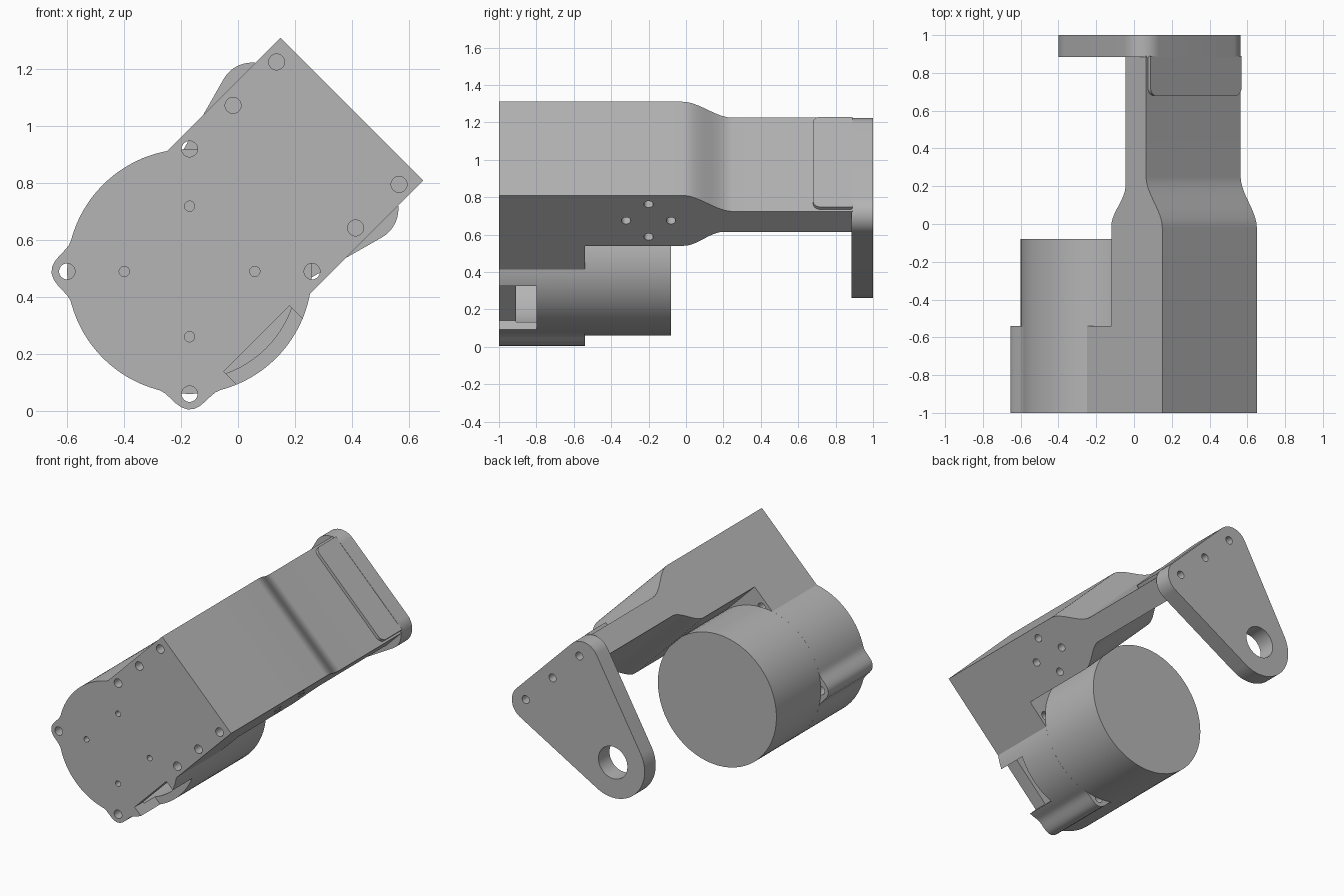
import bpy, bmesh, math
from mathutils import Vector

if "Cube" in bpy.data.objects:
    bpy.data.objects.remove(bpy.data.objects["Cube"], do_unlink=True)

grey = bpy.data.materials.new("neutral_grey")
grey.use_nodes = True
colour = (0.46, 0.46, 0.46, 1)
grey.diffuse_color = colour
grey.node_tree.nodes["Principled BSDF"].inputs["Base Color"].default_value = colour

R = 0.43        # motor radius
HALF = 0.354    # half width of the arm
SPLIT = -0.54   # back of the front housing


def place(u, v, y):
    """Tilted frame: u points outward from the motor axis, v across the arm."""
    s = math.sqrt(0.5)
    return Vector((-0.17 + (u + v) * s, y, 0.49 + (u - v) * s))


# Extrusion directions: each maps profile coordinates and depth to the frame
def along_y(a, b, d):
    return place(a, b, d)


def along_v(a, b, d):
    return place(b, d, a)


def along_u(a, b, d):
    return place(d, a, b)


def add_prism(bm, pts, lo, hi, axis):
    rings = [[bm.verts.new(axis(a, b, d)) for a, b in pts] for d in (lo, hi)]
    bm.faces.new(rings[0])
    bm.faces.new(rings[1][::-1])
    n = len(pts)
    for i in range(n):
        j = (i + 1) % n
        bm.faces.new((rings[0][j], rings[0][i], rings[1][i], rings[1][j]))


def make(name, prisms):
    bm = bmesh.new()
    for p in prisms:
        add_prism(bm, *p)
    bmesh.ops.recalc_face_normals(bm, faces=bm.faces)
    me = bpy.data.meshes.new(name)
    bm.to_mesh(me)
    bm.free()
    me.materials.append(grey)
    ob = bpy.data.objects.new(name, me)
    bpy.context.scene.collection.objects.link(ob)
    return ob


def cut(ob, prisms):
    cutter = make("cutter", prisms)
    mod = ob.modifiers.new("cut", "BOOLEAN")
    mod.operation, mod.solver, mod.object = "DIFFERENCE", "EXACT", cutter
    deps = bpy.context.evaluated_depsgraph_get()
    me = bpy.data.meshes.new_from_object(ob.evaluated_get(deps))
    ob.modifiers.clear()
    ob.data = me
    bpy.data.objects.remove(cutter, do_unlink=True)


def arc(a, b, r, start=0, end=360, n=48):
    full = abs(end - start) == 360
    steps = n if full else n + 1
    angles = [math.radians(start + (end - start) * i / n) for i in range(steps)]
    return [(a + r * math.cos(t), b + r * math.sin(t)) for t in angles]


def hole(a, b, r, lo, hi, axis=along_y):
    return (arc(a, b, r, n=20), lo, hi, axis)


# Front housing: square block merging into a round cup with two screw lugs
outline = [(0.806, -HALF), (0.806, HALF)]
first = math.degrees(math.asin(HALF / R))
steps = 96
for i in range(steps + 1):
    t = first + (360 - 2 * first) * i / steps
    r = R
    for lug in (135, 225):
        s = math.radians(abs(t - lug)) * R
        if s < 0.11:
            r += 0.055 * (1 + math.cos(math.pi * s / 0.11)) / 2
    outline.append((r * math.cos(math.radians(t)), r * math.sin(math.radians(t))))
housing = make("front_housing", [(outline, -1, SPLIT, along_y)])

# Cup cavity, then the side slot that opens into it
cut(housing, [(arc(0, 0, 0.38, n=64), -0.91, -0.5, along_y)])
slot = [(-0.163, 0.333), (0.163, 0.333), (0.163, 0.6), (-0.163, 0.6)]
cut(housing, [(slot, -1.1, -0.8, along_y)])

# Screw holes through the housing and motor fixing holes in its face
holes = [hole(u, side * 0.304, 0.028, -1.1, -0.4)
         for side in (-1, 1) for u in (-0.304, 0.304, 0.52, 0.736)]
for a in (-1, 1):
    for b in (-1, 1):
        holes.append(hole(a * 0.162, b * 0.162, 0.018, -1.1, -0.85))
cut(housing, holes)

# Motor can
motor = make("motor_can", [(arc(0, 0, R, n=64), SPLIT, -0.08, along_y)])


# Cranked arm: thick at the front, stepping down to a thin tongue
def ease(y0, y1, u0, u1, n=16):
    pts = []
    for i in range(n + 1):
        t = i / n
        pts.append((y0 + (y1 - y0) * t, u0 + (u1 - u0) * t * t * (3 - 2 * t)))
    return pts


profile = [(SPLIT, 0.806)] + ease(-0.02, 0.25, 0.806, 0.685) + [(0.89, 0.685)]
profile += [(0.89, 0.53)] + ease(0.2, -0.01, 0.53, 0.425) + [(SPLIT, 0.425)]
arm = make("cranked_arm", [(profile, -HALF, HALF, along_v)])

# Diamond of blind holes on one side of the arm
cut(arm, [hole(-0.2 + dy, 0.615 + du, 0.025, 0.2, 0.5, along_v)
          for dy, du in ((0.12, 0), (-0.12, 0), (0, 0.123), (0, -0.123))])

# Low pad on the outer side of the tongue
pad_shape = [(-0.34, 0.89), (0.34, 0.89)]
pad_shape += arc(0.3, 0.72, 0.04, 0, -90, 8) + arc(-0.3, 0.72, 0.04, -90, -180, 8)
make("tongue_pad", [(pad_shape, 0.6, 0.705, along_u)])

# End plate: rounded triangle from two corner arcs and a large bearing boss
corner_u, corner_v, corner_r, boss_r = 0.592, 0.282, 0.115, 0.23
spread = math.degrees(math.atan2(corner_v, corner_u)
                      - math.asin((boss_r - corner_r) / math.hypot(corner_u, corner_v)))
side = 90 + spread
plate = arc(corner_u, corner_v, corner_r, 0, side, 16)
plate += arc(0, 0, boss_r, side, 360 - side, 32)
plate += arc(corner_u, -corner_v, corner_r, 360 - side, 360, 16)
end_plate = make("end_plate", [(plate, 0.885, 1, along_y)])
cut(end_plate, [hole(0.62, v, 0.026, 0.8, 1.1) for v in (-0.275, 0, 0.275)]
    + [(arc(0, 0, 0.105, n=40), 0.8, 1.1, along_y)])

# Smooth the round surfaces, keep the edges crisp
bpy.ops.object.select_all(action="DESELECT")
parts = [o for o in bpy.context.scene.objects
         if o.type == "MESH" and grey.name in o.data.materials]
for ob in parts:
    ob.select_set(True)
bpy.context.view_layer.objects.active = housing
bpy.ops.object.shade_smooth_by_angle(angle=math.radians(30))
